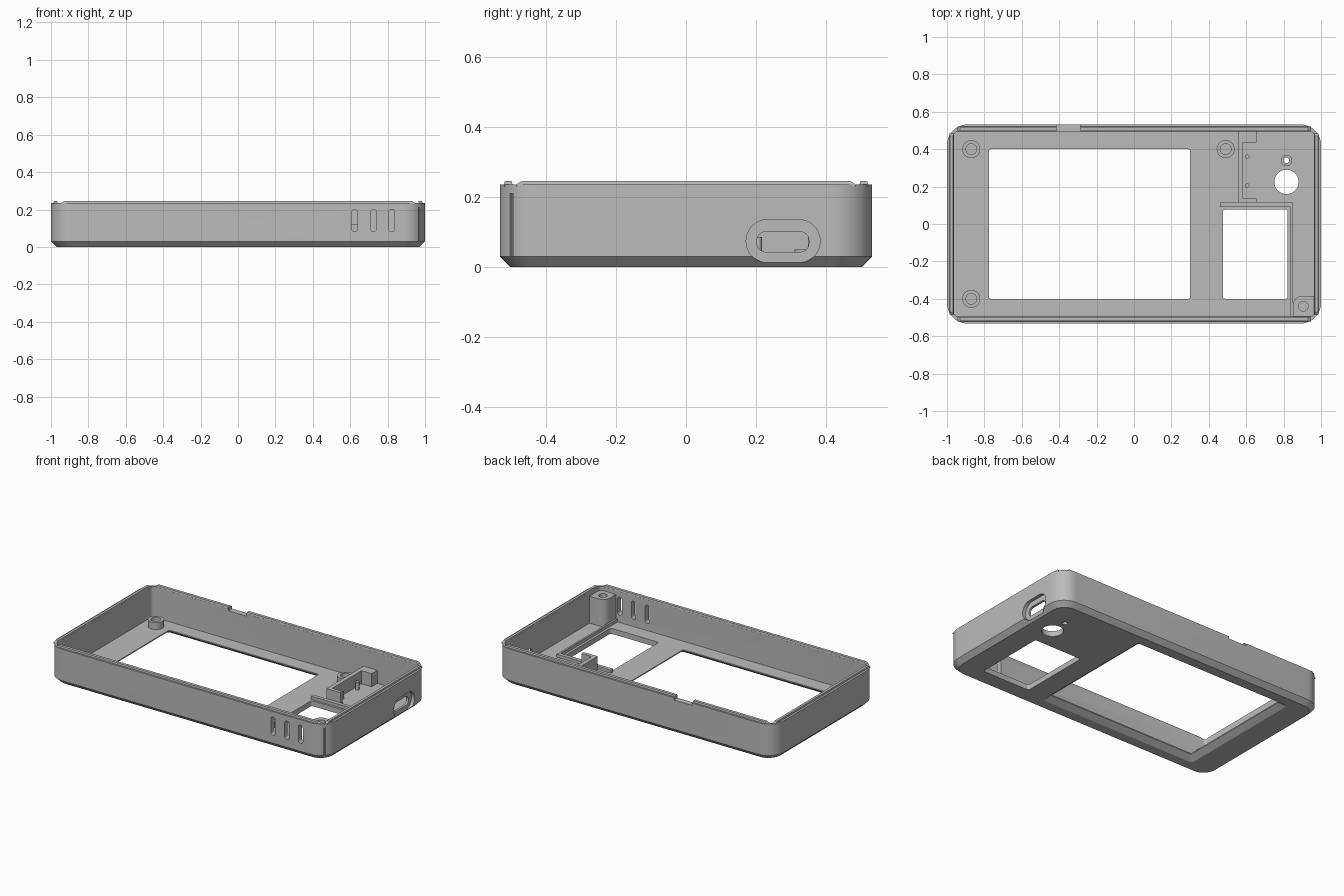
import bpy, bmesh, math
from mathutils import Matrix

if "Cube" in bpy.data.objects:
    bpy.data.objects.remove(bpy.data.objects["Cube"])

grey = bpy.data.materials.new("plain_grey")
grey.diffuse_color = (0.5, 0.5, 0.5, 1)
grey.use_nodes = True
grey.node_tree.nodes["Principled BSDF"].inputs["Base Color"].default_value = grey.diffuse_color

# Local-axis mappings for features on the front wall and the right wall
FRONT = Matrix(((1, 0, 0), (0, 0, -1), (0, 1, 0))).to_4x4()
RIGHT = Matrix(((0, 0, 1), (1, 0, 0), (0, 1, 0))).to_4x4()


def rounded(x0, x1, y0, y1, r, n=10):
    """Rounded rectangle outline, counter-clockwise."""
    pts = []
    corners = [(x1 - r, y1 - r), (x0 + r, y1 - r), (x0 + r, y0 + r), (x1 - r, y0 + r)]
    for q, (cx, cy) in enumerate(corners):
        for i in range(n + 1):
            a = math.pi / 2 * (q + i / n)
            pts.append((cx + r * math.cos(a), cy + r * math.sin(a)))
    return pts


def rect(x0, x1, y0, y1):
    return [(x1, y1), (x0, y1), (x0, y0), (x1, y0)]


def circle(cx, cy, r, n=32):
    return [(cx + r * math.cos(2 * math.pi * i / n),
             cy + r * math.sin(2 * math.pi * i / n)) for i in range(n)]


def loft(name, rings, mat=None):
    """Closed solid through outlines [(points, z), ...] of equal length."""
    bm = bmesh.new()
    loops = [[bm.verts.new((x, y, z)) for x, y in pts] for pts, z in rings]
    n = len(loops[0])
    for a, b in zip(loops, loops[1:]):
        for i in range(n):
            j = (i + 1) % n
            bm.faces.new((a[i], a[j], b[j], b[i]))
    bm.faces.new(loops[0][::-1])
    bm.faces.new(loops[-1])
    if mat:
        bm.transform(mat)
    bmesh.ops.recalc_face_normals(bm, faces=bm.faces)
    me = bpy.data.meshes.new(name)
    bm.to_mesh(me)
    bm.free()
    ob = bpy.data.objects.new(name, me)
    bpy.context.collection.objects.link(ob)
    me.materials.append(grey)
    return ob


def prism(name, pts, z0, z1, mat=None):
    return loft(name, [(pts, z0), (pts, z1)], mat)


def cut(ob, cutter):
    """Subtract the cutter and throw it away."""
    m = ob.modifiers.new("cut", "BOOLEAN")
    m.operation = "DIFFERENCE"
    m.solver = "EXACT"
    m.object = cutter
    bpy.context.view_layer.objects.active = ob
    bpy.ops.object.modifier_apply(modifier=m.name)
    bpy.data.objects.remove(cutter)


FLOOR = 0.035

# Outer shell with chamfered bottom edge, hollowed from above
shell = loft("case_shell", [
    (rounded(-0.97, 0.97, -0.502, 0.502, 0.085), 0),
    (rounded(-1, 1, -0.532, 0.532, 0.11), 0.03),
    (rounded(-1, 1, -0.532, 0.532, 0.11), 0.235)])
cut(shell, prism("cavity", rounded(-0.963, 0.963, -0.495, 0.495, 0.02, 3), FLOOR, 0.4))

# Screen window, chamfered on the outside
cut(shell, loft("screen_cut", [
    (rounded(-0.825, 0.35, -0.45, 0.45, 0.02, 4), -0.01),
    (rounded(-0.775, 0.30, -0.40, 0.40, 0.01, 4), 0.028),
    (rounded(-0.775, 0.30, -0.40, 0.40, 0.01, 4), 0.1)]))

# Keypad window and round holes in the floor
cut(shell, prism("keypad_cut", rounded(0.475, 0.822, -0.4, 0.077, 0.012, 4), -0.1, 0.1))
cut(shell, prism("button_hole", circle(0.815, 0.225, 0.065, 40), -0.1, 0.1))
cut(shell, prism("pin_hole", circle(0.815, 0.34, 0.015, 20), -0.1, 0.1))

# Three vent slots in the front wall
for x in (0.624, 0.724, 0.822):
    cut(shell, prism("vent_cut", rounded(x - 0.016, x + 0.016, 0.082, 0.2, 0.0155, 6),
                     0.45, 0.6, FRONT))

# Charging port: shallow oval recess and a through slot
cut(shell, prism("port_recess", rounded(0.172, 0.383, 0.012, 0.135, 0.061, 12), 0.978, 1.1, RIGHT))
cut(shell, prism("port_slot", rounded(0.203, 0.351, 0.043, 0.1, 0.024, 8), 0.9, 1.1, RIGHT))

# Thin slit at the front right corner
cut(shell, prism("corner_slit", circle(0.968, -0.498, 0.009, 4), 0.03, 0.21))


# Rim lips along the straight walls, with sloped ends
def lip(name, cx, cy, hx, hy):
    sx, sy = (0.014, 0.003) if hx > hy else (0.003, 0.014)
    return loft(name, [
        (rect(cx - hx, cx + hx, cy - hy, cy + hy), 0.23),
        (rect(cx - hx, cx + hx, cy - hy, cy + hy), 0.235),
        (rect(cx - hx + sx, cx + hx - sx, cy - hy + sy, cy + hy - sy), 0.245)])


lip("front_lip", 0, -0.508, 0.945, 0.0125)
back_lip = lip("back_lip", 0, 0.508, 0.945, 0.0125)
lip("left_lip", -0.975, 0, 0.0115, 0.485)
lip("right_lip", 0.975, 0, 0.0115, 0.485)

# Finger notch in the back rim
for ob in (shell, back_lip):
    cut(ob, prism("notch_cut", rect(-0.415, -0.285, 0.45, 0.6), 0.22, 0.3))

# Screw posts
for i, (x, y) in enumerate([(-0.87, 0.4), (-0.87, -0.4), (0.49, 0.4)]):
    post = prism(f"screw_post_{i + 1}", circle(x, y, 0.048), 0.03, 0.08)
    cut(post, prism("post_hole", circle(x, y, 0.029, 24), 0.04, 0.2))

# Tall corner boss with one rounded corner
arc = [(0.9 + 0.05 * math.cos(a), -0.435 + 0.05 * math.sin(a))
       for a in (math.pi / 2 * (1 + i / 8) for i in range(9))]
boss = prism("corner_boss", arc + [(0.85, -0.4955), (0.9635, -0.4955), (0.9635, -0.385)], 0.03, 0.21)
cut(boss, prism("boss_hole", circle(0.905, -0.44, 0.026, 24), 0.06, 0.3))

# Low ribs around the keypad window
prism("keypad_rib_back", rect(0.46, 0.85, 0.09, 0.114), 0.03, 0.055)
prism("keypad_rib_side", rect(0.838, 0.85, -0.496, 0.092), 0.03, 0.055)

# Circuit board bracket: wall with a block at each end, and two pegs
prism("bracket_wall", rect(0.555, 0.582, 0.114, 0.496), 0.03, 0.12)
prism("bracket_block_back", rect(0.58, 0.655, 0.437, 0.496), 0.03, 0.12)
prism("bracket_block_front", rect(0.58, 0.655, 0.114, 0.137), 0.03, 0.12)
for i, y in enumerate((0.205, 0.36)):
    prism(f"bracket_peg_{i + 1}", circle(0.605, y, 0.012, 16), 0.03, 0.085)

# Small collar around the pin hole
collar = prism("pin_collar", circle(0.815, 0.34, 0.03, 24), 0.03, 0.05)
cut(collar, prism("collar_hole", circle(0.815, 0.34, 0.015, 20), 0, 0.1))

# Smooth the round surfaces, keep edges sharp
bpy.ops.object.select_all(action="DESELECT")
for ob in bpy.context.collection.objects:
    ob.select_set(True)
bpy.context.view_layer.objects.active = shell
bpy.ops.object.shade_smooth_by_angle(angle=math.radians(30))
